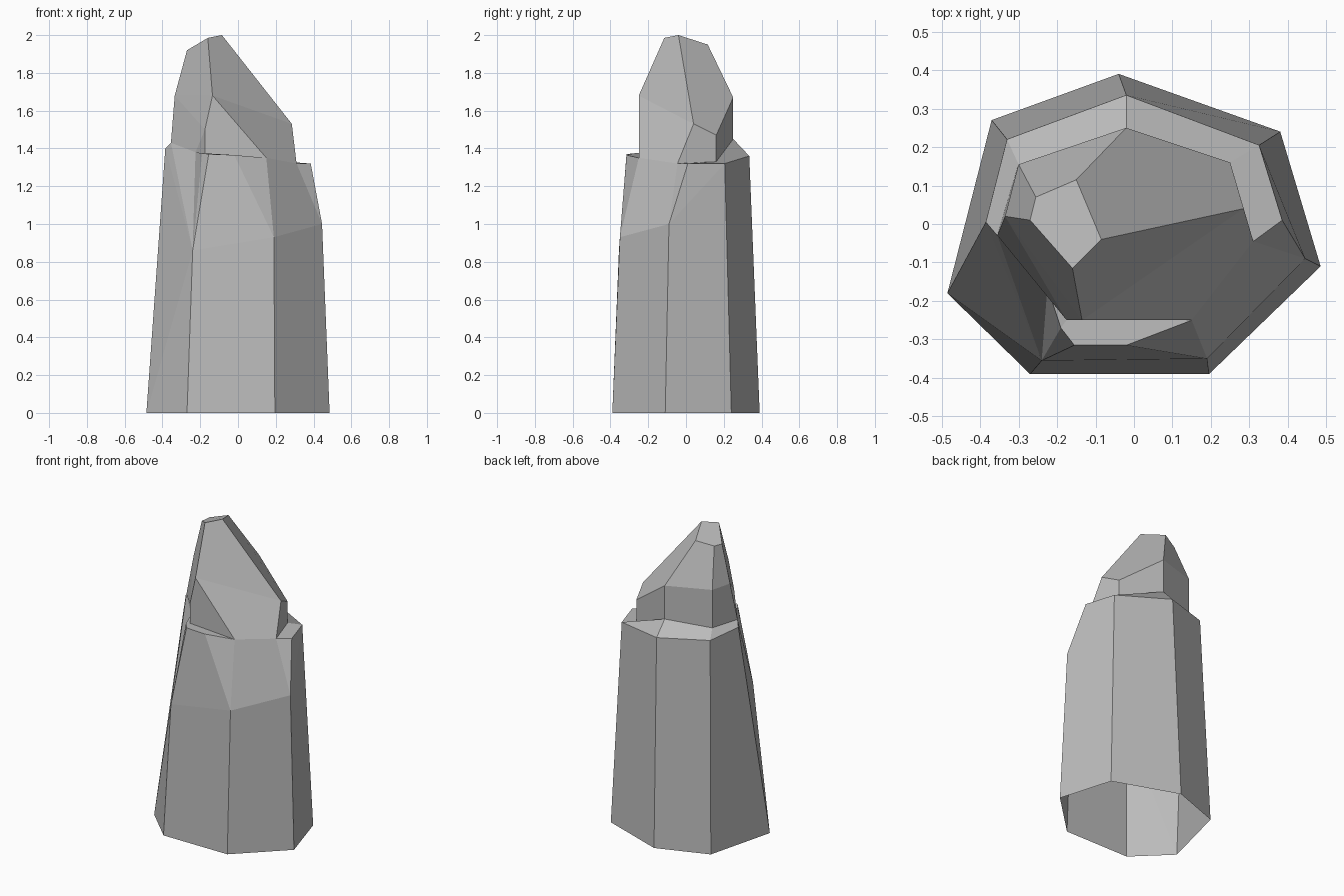
import bpy
import bmesh

cube = bpy.data.objects.get("Cube")
if cube:
    bpy.data.objects.remove(cube, do_unlink=True)

stone = bpy.data.materials.new("grey stone")
stone.use_nodes = True
colour = (0.5, 0.5, 0.5, 1)
stone.diffuse_color = colour
stone.node_tree.nodes["Principled BSDF"].inputs["Base Color"].default_value = colour

bm = bmesh.new()


def ring(*points):
    return [bm.verts.new(p) for p in points]


def face(*verts):
    return bm.faces.new(verts)


def loft(lower, upper, closed=False):
    """Join two rings, running counter-clockwise, with a band of quads."""
    n = len(lower)
    for i in range(n if closed else n - 1):
        j = (i + 1) % n
        face(lower[i], lower[j], upper[j], upper[i])


# Seven-sided open foot, starting at the front right corner
base = ring((-.27, -.39, 0), (.195, -.39, 0), (.485, -.11, 0), (.38, .24, 0),
            (-.04, .39, 0), (-.37, .27, 0), (-.485, -.18, 0))
# Top of the tall column faces, lower at the front
shoulder = ring((-.24, -.355, .86), (.19, -.35, .93), (.445, -.09, 1),
                (.325, .205, 1.32), (-.02, .335, 1.36), (-.33, .22, 1.38),
                (-.385, .005, 1.4))
# Foot of the upper block, from the front round the left and back
foot = ring((.15, -.25, 1.35), (.31, -.045, 1.32), (.25, .16, 1.33),
            (-.02, .25, 1.45), (-.3, .155, 1.43), (-.355, -.03, 1.43))
# Rim where the upper block starts to taper
rim = ring((-.135, -.25, 1.68), (.285, .04, 1.53), (.25, .16, 1.47),
           (-.02, .25, 1.67), (-.3, .155, 1.68), (-.335, .02, 1.68))
# Small five-sided top facet
crown = ring((-.16, -.115, 1.985), (-.085, -.04, 2), (-.15, .115, 1.95),
             (-.255, .07, 1.925), (-.27, .01, 1.92))
# Chipped corners on the ledge
chip_left, lip_right, lip_mid, nook, hollow, notch, overhang = ring(
    (.385, .01, 1.32), (-.155, -.315, 1.37), (-.02, -.315, 1.365),
    (-.19, -.27, 1.375), (-.175, -.25, 1.37), (-.225, -.165, 1.38),
    (-.175, -.25, 1.5))

# Column sides
loft(base[:6], shoulder[:6])
loft(base[5:], shoulder[5:])
face(base[6], base[0], shoulder[0])
face(base[6], shoulder[0], shoulder[6])

# Sloping chips above the front faces
face(shoulder[2], shoulder[3], chip_left)
face(shoulder[2], chip_left, foot[1])
face(shoulder[1], shoulder[2], foot[1], foot[0])
face(shoulder[1], foot[0], lip_mid)
face(shoulder[0], shoulder[1], lip_mid, lip_right)
face(shoulder[0], lip_right, nook)
face(shoulder[0], nook, notch)
face(shoulder[0], notch, foot[5])
face(shoulder[0], foot[5], shoulder[6])

# Ledge around the upper block
loft([chip_left] + shoulder[3:], foot[1:])
face(lip_right, lip_mid, foot[0], hollow, nook)
face(nook, hollow, notch)

# Upper block walls
loft(foot[1:], rim[1:])
face(foot[0], foot[1], rim[1], rim[0])
face(hollow, foot[0], rim[0], overhang)
face(notch, hollow, overhang)
face(foot[5], notch, overhang, rim[5])
face(rim[5], overhang, rim[0])

# Tapering peak
face(rim[0], rim[1], crown[1], crown[0])
face(rim[1], rim[2], rim[3], crown[2], crown[1])
loft(rim[3:], crown[2:])
face(rim[5], rim[0], crown[0], crown[4])
face(*crown)

mesh = bpy.data.meshes.new("rock_pillar")
bm.to_mesh(mesh)
bm.free()
mesh.materials.append(stone)
pillar = bpy.data.objects.new("rock_pillar", mesh)
bpy.context.collection.objects.link(pillar)
